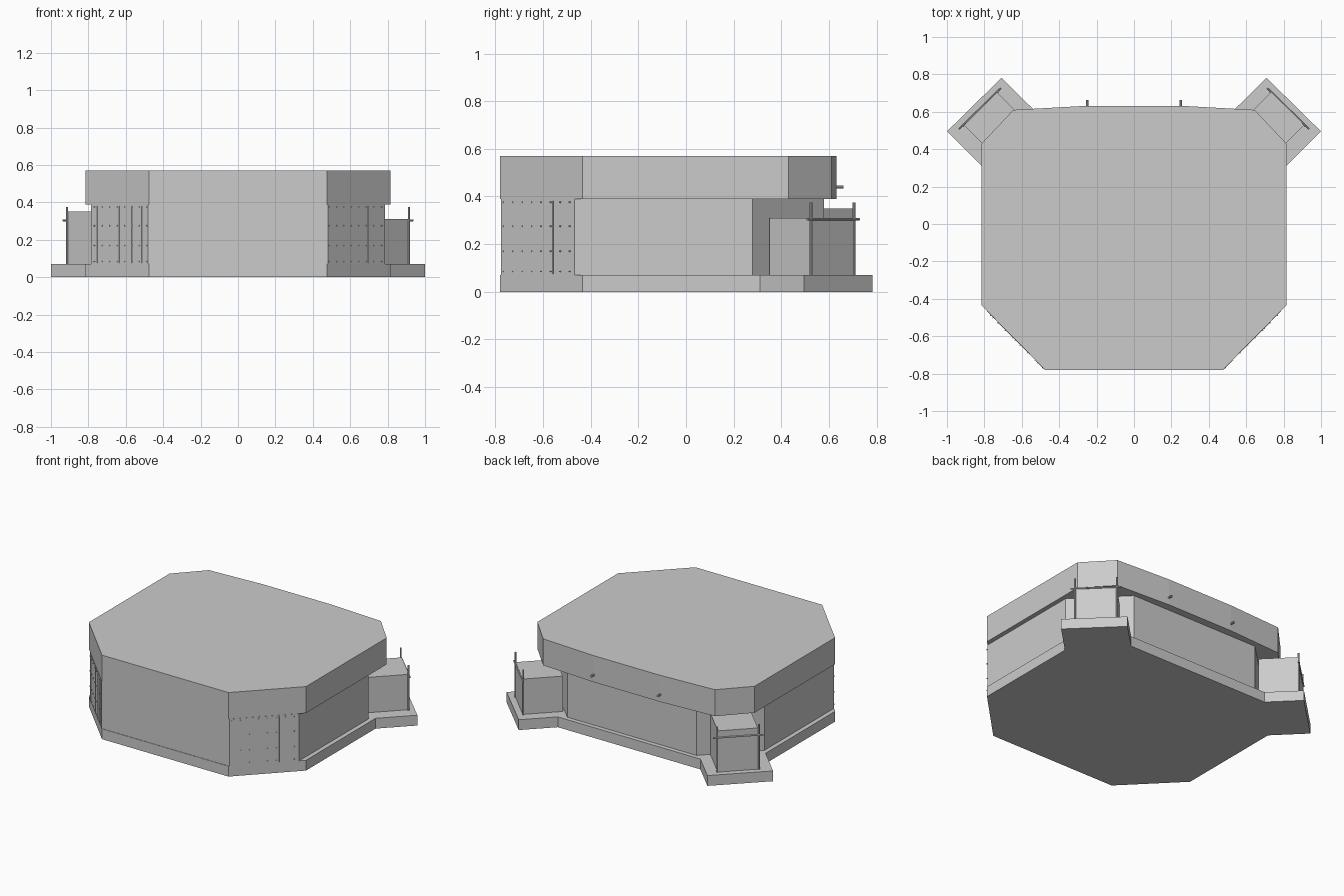
import bpy, bmesh, math
from mathutils import Vector, Matrix

if "Cube" in bpy.data.objects:
    bpy.data.objects.remove(bpy.data.objects["Cube"])


def prism(name, outline, z0, z1):
    """Extrude a flat outline between two heights."""
    bm = bmesh.new()
    face = bm.faces.new([bm.verts.new((x, y, z0)) for x, y in outline])
    ext = bmesh.ops.extrude_face_region(bm, geom=[face])
    verts = [v for v in ext["geom"] if isinstance(v, bmesh.types.BMVert)]
    bmesh.ops.translate(bm, vec=(0, 0, z1 - z0), verts=verts)
    bmesh.ops.recalc_face_normals(bm, faces=bm.faces)
    return finish(name, bm)


def finish(name, bm):
    mesh = bpy.data.meshes.new(name)
    bm.to_mesh(mesh)
    bm.free()
    obj = bpy.data.objects.new(name, mesh)
    bpy.context.collection.objects.link(obj)
    return obj


def box(name, centre, size, angle=0.0):
    bm = bmesh.new()
    bmesh.ops.create_cube(bm, size=1.0, matrix=Matrix.Diagonal((*size, 1)))
    obj = finish(name, bm)
    obj.location = centre
    obj.rotation_euler.z = angle
    return obj


def rod(name, a, b, radius, sides=8):
    a, b = Vector(a), Vector(b)
    bm = bmesh.new()
    bmesh.ops.create_cone(bm, cap_ends=True, segments=sides, radius1=radius,
                          radius2=radius, depth=(b - a).length)
    obj = finish(name, bm)
    obj.location = (a + b) / 2
    obj.rotation_euler = (b - a).to_track_quat('Z', 'Y').to_euler()
    return obj


def both_sides(half):
    """Complete a right-hand half outline, listed front to back."""
    return half + [(-x, y) for x, y in reversed(half)]


# Main masses: floor slab with rear pads, inset walls, thick roof
prism("base_slab", both_sides([(0.475, -0.78), (0.815, -0.435), (0.815, 0.31),
                               (1.0, 0.495), (0.708, 0.782), (0.535, 0.61)]), 0, 0.07)
prism("walls", both_sides([(0.48, -0.777), (0.785, -0.468), (0.785, 0.28),
                           (0.485, 0.58)]), 0.07, 0.39)
prism("roof", both_sides([(0.475, -0.78), (0.815, -0.435), (0.815, 0.43),
                          (0.645, 0.61), (0.25, 0.632)]), 0.39, 0.57)

for s, side, height in ((-1, "left", 0.35), (1, "right", 0.31)):
    # Rear corner cabinet with two posts and a crossbar
    box(side + "_rear_cabinet", (s * 0.732, 0.528, (0.07 + height) / 2),
        (0.25, 0.25, height - 0.07), math.radians(45))
    for n, (x, y) in enumerate(((0.914, 0.524), (0.728, 0.705))):
        rod(f"{side}_post_{n}", (s * x, y, 0.07), (s * x, y, 0.375), 0.006)
    rod(side + "_crossbar", (s * 0.936, 0.508, 0.304), (s * 0.712, 0.727, 0.304), 0.005)

    # Drain pipe on the back of the roof
    rod(side + "_roof_pipe", (s * 0.25, 0.62, 0.44), (s * 0.25, 0.662, 0.44), 0.007)

    # Fixing studs on the front corner panel
    for row, z in enumerate((0.085, 0.17, 0.275, 0.375)):
        for col in range(8):
            x = 0.488 + 0.04 * col
            box(f"{side}_stud_{row}_{col}", (s * x, x - 1.257, z),
                (0.006, 0.006, 0.006), math.radians(45))

    # Upright bars on the front corner panels
    for n, x in enumerate((0.755, 0.635, 0.57, 0.515) if s < 0 else (0.698,)):
        rod(f"{side}_panel_bar_{n}", (s * x, x - 1.257, 0.075),
            (s * x, x - 1.257, 0.382), 0.003, 6)
